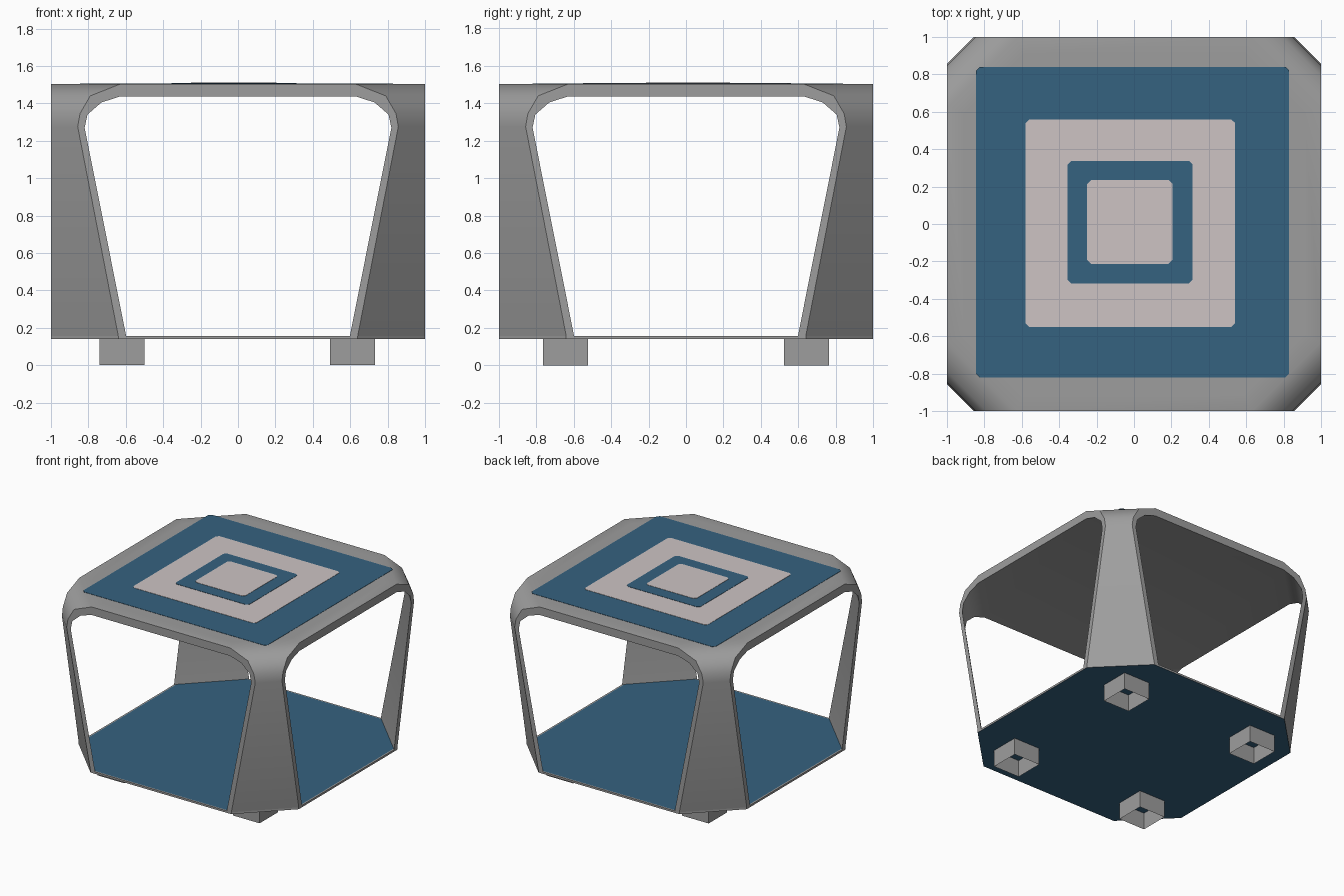
import bpy, bmesh, math

if "Cube" in bpy.data.objects:
    bpy.data.objects.remove(bpy.data.objects["Cube"])


def material(name, rgb):
    m = bpy.data.materials.new(name)
    m.diffuse_color = (*rgb, 1)
    m.use_nodes = True
    m.node_tree.nodes["Principled BSDF"].inputs["Base Color"].default_value = m.diffuse_color
    return m


GREY = material("frame grey", (0.34, 0.34, 0.34))
BLUE = material("deep blue", (0.036, 0.122, 0.214))
PALE = material("pale pink", (0.61, 0.55, 0.55))


def finish(name, bm, mats, smooth=None):
    bmesh.ops.recalc_face_normals(bm, faces=bm.faces)
    me = bpy.data.meshes.new(name)
    bm.to_mesh(me)
    bm.free()
    ob = bpy.data.objects.new(name, me)
    bpy.context.collection.objects.link(ob)
    for m in mats:
        me.materials.append(m)
    if smooth:
        bpy.ops.object.select_all(action='DESELECT')
        ob.select_set(True)
        bpy.context.view_layer.objects.active = ob
        bpy.ops.object.shade_smooth_by_angle(angle=math.radians(smooth))
    return ob


def octagon(k):
    return [(k, -1), (1, -k), (1, k), (k, 1), (-k, 1), (-1, k), (-1, -k), (-k, -1)]


def prism(bm, pts, z0, z1, skip=()):
    lo = [bm.verts.new((x, y, z0)) for x, y in pts]
    hi = [bm.verts.new((x, y, z1)) for x, y in pts]
    n = len(pts)
    for i in range(n):
        if i not in skip:
            j = (i + 1) % n
            bm.faces.new((lo[i], lo[j], hi[j], hi[i]))
    return bm.faces.new(lo[::-1]), bm.faces.new(hi)


# Frame: top slab flowing into four leaning corner legs
TOP, FLOOR = 1.503, 0.156
outer = [(0.64, FLOOR), (0.857, 1.275), (0.845, 1.345), (0.79, 1.44), (0.63, TOP)]
inner = [(0.63, 1.437), (0.73, 1.405), (0.805, 1.34), (0.82, 1.27), (0.598, FLOOR)]
profile = outer + inner
bm = bmesh.new()
bottom, top = prism(bm, octagon(0.63), 1.437, TOP, skip=(0, 2, 4, 6))
for f in (bottom, top):
    bmesh.ops.inset_individual(bm, faces=[f], thickness=0.1)
for sx in (1, -1):
    for sy in (1, -1):
        a = [bm.verts.new((sx * k, -sy, z)) for k, z in profile]
        b = [bm.verts.new((sx, -sy * k, z)) for k, z in profile]
        n = len(profile)
        for i in range(n):
            if i != len(outer) - 1:      # open where the leg joins the slab
                j = (i + 1) % n
                bm.faces.new((a[i], a[j], b[j], b[i]))
        bm.faces.new(a)
        bm.faces.new(b)
bmesh.ops.remove_doubles(bm, verts=bm.verts, dist=0.0005)
finish("frame_with_corner_legs", bm, [GREY], smooth=40)

# Floor panel: blue with a slim grey rim
bm = bmesh.new()
caps = prism(bm, octagon(0.64), 0.14, FLOOR)
for f in caps:
    bmesh.ops.inset_individual(bm, faces=[f], thickness=0.014)
for f in caps:
    f.material_index = 1
finish("floor_panel", bm, [GREY, BLUE])

# Concentric coloured plates on the top
plates = [("outer_blue_plate", BLUE, -0.845, 0.83, -0.82, 0.84),
          ("outer_pale_plate", PALE, -0.58, 0.54, -0.55, 0.56),
          ("inner_blue_plate", BLUE, -0.355, 0.313, -0.318, 0.338),
          ("inner_pale_plate", PALE, -0.25, 0.205, -0.213, 0.235)]
for i, (name, mat, x0, x1, y0, y1) in enumerate(plates):
    c = 0.02
    pts = [(x0 + c, y0), (x1 - c, y0), (x1, y0 + c), (x1, y1 - c),
           (x1 - c, y1), (x0 + c, y1), (x0, y1 - c), (x0, y0 + c)]
    z = TOP + i * 0.0022
    bm = bmesh.new()
    prism(bm, pts, z, z + 0.0022)
    finish(name, bm, [mat])

# Four hollow square feet
for sx, cx in (("left", -0.62), ("right", 0.612)):
    for sy, cy in (("front", -0.645), ("back", 0.643)):
        bm = bmesh.new()
        h = 0.12
        caps = prism(bm, [(cx - h, cy - h), (cx + h, cy - h),
                          (cx + h, cy + h), (cx - h, cy + h)], 0, 0.14)
        bmesh.ops.recalc_face_normals(bm, faces=bm.faces)
        bmesh.ops.delete(bm, geom=list(caps), context='FACES_ONLY')
        finish(f"{sy}_{sx}_foot", bm, [GREY])
